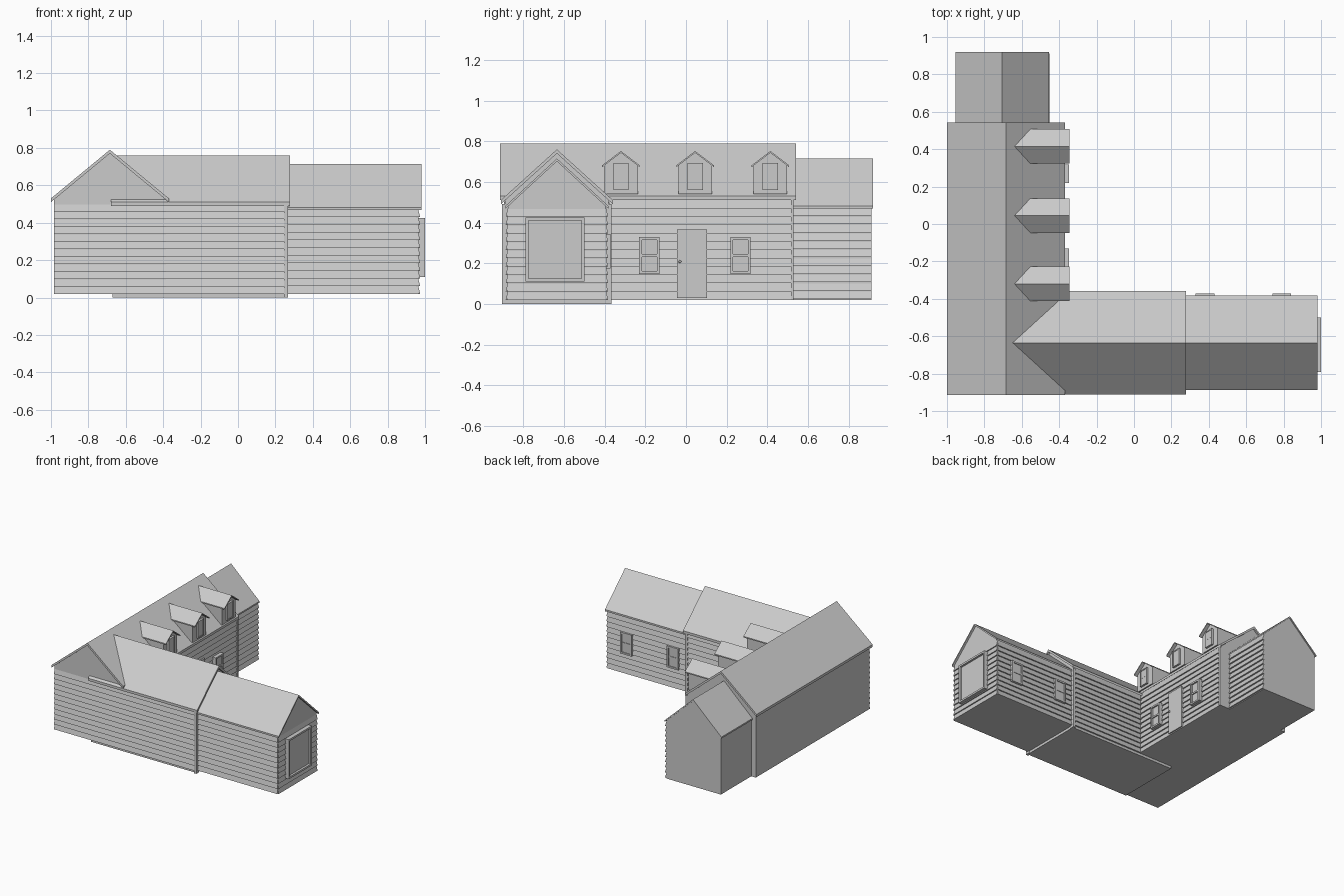
import bpy, bmesh

if "Cube" in bpy.data.objects:
    bpy.data.objects.remove(bpy.data.objects["Cube"])


# Maps local (u along wall, o outward, z) to world for a wall at position p
def facing(d, p):
    return {'+x': lambda u, o, z: (p + o, u, z),
            '-y': lambda u, o, z: (u, p - o, z),
            '+y': lambda u, o, z: (u, p + o, z)}[d]


def finish(name, bm):
    bmesh.ops.recalc_face_normals(bm, faces=bm.faces)
    me = bpy.data.meshes.new(name)
    bm.to_mesh(me)
    bm.free()
    ob = bpy.data.objects.new(name, me)
    bpy.context.collection.objects.link(ob)
    return ob


def extrude(bm, prof, f, a, b):
    """Loft a 2D profile from a to b; f(s, t, w) gives the world point."""
    r0 = [bm.verts.new(f(s, t, a)) for s, t in prof]
    r1 = [bm.verts.new(f(s, t, b)) for s, t in prof]
    n = len(prof)
    bm.faces.new(r0)
    bm.faces.new(r1)
    for i in range(n):
        j = (i + 1) % n
        bm.faces.new((r0[i], r0[j], r1[j], r1[i]))


def axis_map(axis, c):
    if axis == 'y':
        return lambda s, t, w: (c + s, w, t)
    return lambda s, t, w: (w, c + s, t)


def gable_house(name, axis, c, wall, roof, z0, eave, ridge, body, cover, t=0.02):
    """Pentagonal wall block plus a chevron roof slab."""
    f = axis_map(axis, c)
    top = ridge - t
    zw = top - (ridge - eave) / roof * wall + 0.002
    bm = bmesh.new()
    extrude(bm, [(-wall, z0), (wall, z0), (wall, zw), (0, top), (-wall, zw)], f, *body)
    finish(name + "_walls", bm)
    bm = bmesh.new()
    extrude(bm, [(-roof, eave), (0, ridge), (roof, eave), (roof, eave - t),
                 (0, top), (-roof, eave - t)], f, *cover)
    finish(name + "_roof", bm)


def siding(name, d, p, u0, u1, z0, z1, n=11, depth=0.012, lip=0.002):
    """Overlapping clapboards as one sawtooth profile."""
    f = facing(d, p)
    h = (z1 - z0) / n
    prof = [(-0.01, z0)]
    for i in range(n):
        prof += [(depth, z0 + i * h), (lip, z0 + (i + 1) * h)]
    prof.append((-0.01, z1))
    bm = bmesh.new()
    extrude(bm, prof, lambda s, t, w: f(w, s, t), u0, u1)
    finish(name, bm)


def wall_box(bm, f, u0, u1, z0, z1, o0, o1):
    extrude(bm, [(u0, z0), (u1, z0), (u1, z1), (u0, z1)],
            lambda s, t, w: f(s, w, t), o0, o1)


def window(name, d, p, u, w, z0, z1, out=0.025, bar=0.013, rail=True):
    f = facing(d, p)
    a, b = u - w / 2, u + w / 2
    bm = bmesh.new()
    wall_box(bm, f, a, a + bar, z0, z1, -0.02, out)
    wall_box(bm, f, b - bar, b, z0, z1, -0.02, out)
    wall_box(bm, f, a + bar, b - bar, z0, z0 + bar, -0.02, out)
    wall_box(bm, f, a + bar, b - bar, z1 - bar, z1, -0.02, out)
    if rail:
        m = (z0 + z1) / 2
        wall_box(bm, f, a + bar, b - bar, m - bar / 2, m + bar / 2, -0.02, out * 0.85)
    finish(name + "_frame", bm)
    bm = bmesh.new()
    wall_box(bm, f, a + bar, b - bar, z0 + bar, z1 - bar, -0.02, 0.013)
    finish(name + "_glass", bm)


# Main blocks
gable_house("main_house", 'y', -0.685, 0.30, 0.315, 0.02, 0.53, 0.79,
            (-0.895, 0.53), (-0.915, 0.542))
gable_house("back_extension", 'y', -0.705, 0.24, 0.25, 0.02, 0.482, 0.715,
            (0.52, 0.912), (0.53, 0.92), 0.012)
gable_house("middle_wing", 'x', -0.635, 0.255, 0.276, 0.0, 0.51, 0.76,
            (-0.67, 0.26), (-0.68, 0.278))
gable_house("end_wing", 'x', -0.635, 0.24, 0.253, 0.02, 0.482, 0.715,
            (0.25, 0.965), (0.25, 0.98), 0.014)

# Clapboard siding
siding("main_east_siding", '+x', -0.383, -0.385, 0.522, 0.02, 0.51, 12)
siding("main_south_siding", '-y', -0.892, -0.985, -0.67, 0.02, 0.50, 12)
siding("middle_south_siding", '-y', -0.892, -0.67, 0.25, 0.02, 0.50, 12)
siding("middle_north_siding", '+y', -0.38, -0.385, 0.25, 0.02, 0.50, 12)
siding("end_south_siding", '-y', -0.875, 0.26, 0.965, 0.02, 0.47)
siding("end_north_siding", '+y', -0.395, 0.26, 0.965, 0.02, 0.47)
siding("end_gable_siding", '+x', 0.962, -0.878, -0.392, 0.02, 0.47)
siding("extension_east_siding", '+x', -0.467, 0.53, 0.912, 0.025, 0.475, 11, 0.014, 0.0)

# Corner boards where the wings meet
for nm, d, p in (("south", '-y', -0.89), ("north", '+y', -0.38)):
    bm = bmesh.new()
    wall_box(bm, facing(d, p), 0.245, 0.266, 0.0, 0.492, -0.02, 0.014)
    finish("corner_board_" + nm, bm)
bm = bmesh.new()
wall_box(bm, facing('+x', -0.38), 0.517, 0.53, 0.02, 0.51, -0.1, 0.012)
finish("main_corner_board", bm)

# Windows
window("front_window_left", '+x', -0.373, -0.18, 0.10, 0.148, 0.328)
window("front_window_right", '+x', -0.373, 0.268, 0.10, 0.148, 0.328)
window("wing_window_outer", '+y', -0.392, 0.79, 0.10, 0.175, 0.345, 0.02)
window("wing_window_inner", '+y', -0.392, 0.38, 0.10, 0.175, 0.345, 0.02)
window("picture_window", '+x', 0.97, -0.645, 0.29, 0.11, 0.424, 0.03, 0.015, False)

# Door with knob
bm = bmesh.new()
wall_box(bm, facing('+x', -0.38), -0.045, 0.103, 0.03, 0.365, -0.02, 0.016)
finish("door", bm)
bpy.ops.mesh.primitive_uv_sphere_add(segments=12, ring_count=8, radius=0.007,
                                     location=(-0.36, -0.03, 0.208))
bpy.context.object.name = "door_knob"

# Roof dormers
for i, y in enumerate((-0.32, 0.045, 0.415)):
    nm = "dormer_%d" % (i + 1)
    gable_house(nm, 'x', y, 0.083, 0.092, 0.54, 0.682, 0.752,
                (-0.60, -0.372), (-0.645, -0.345), 0.009)
    window(nm + "_window", '+x', -0.372, y, 0.075, 0.56, 0.692, 0.016, 0.009)
